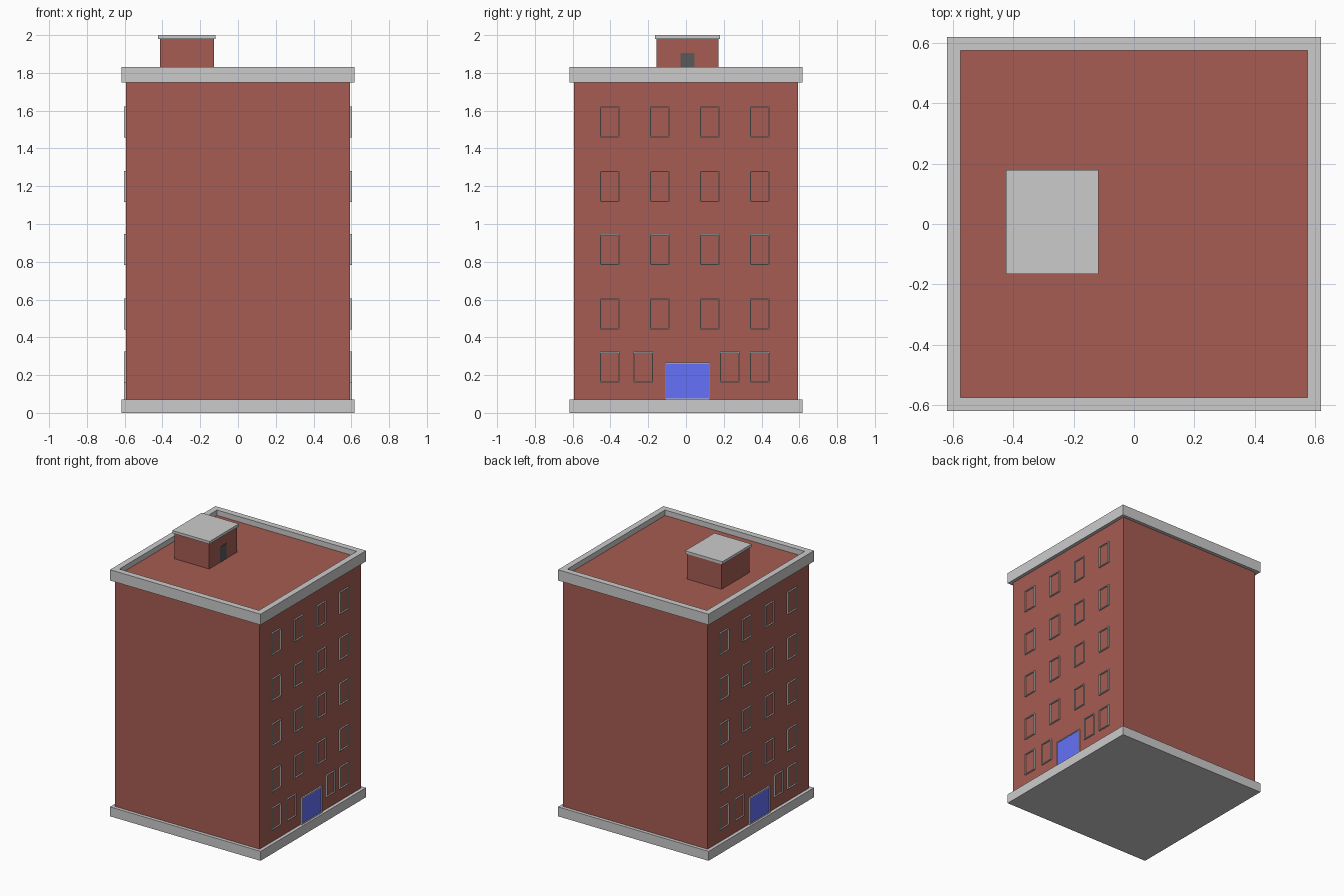
import bpy, bmesh, math
from mathutils import Matrix, Vector

if "Cube" in bpy.data.objects:
    bpy.data.objects.remove(bpy.data.objects["Cube"])


def material(name, rgb):
    m = bpy.data.materials.new(name)
    m.diffuse_color = (*rgb, 1)
    m.use_nodes = True
    m.node_tree.nodes["Principled BSDF"].inputs["Base Color"].default_value = m.diffuse_color
    return m


BRICK = material("brick", (0.38, 0.107, 0.084))
BLUE = material("blue_door", (0.13, 0.17, 0.95))
DARK = material("dark_metal", (0.1, 0.1, 0.1))


def link(name, mesh, mat=None):
    ob = bpy.data.objects.new(name, mesh)
    if mat and not mesh.materials:
        mesh.materials.append(mat)
    bpy.context.collection.objects.link(ob)
    return ob


def box(name, lo, hi, mat=None):
    lo, hi = Vector(lo), Vector(hi)
    bm = bmesh.new()
    bmesh.ops.create_cube(bm, size=1, matrix=Matrix.Translation((lo + hi) / 2)
                          @ Matrix.Diagonal((*(hi - lo), 1)))
    me = bpy.data.meshes.new(name)
    bm.to_mesh(me)
    bm.free()
    return link(name, me, mat)


def ring_mesh(name, w, h, border, depth):
    """Rectangular frame centred in XY, extruded from z = 0 to depth."""
    bm = bmesh.new()
    corners = [(-1, -1), (1, -1), (1, 1), (-1, 1)]
    outer = [bm.verts.new((sx * w / 2, sy * h / 2, 0)) for sx, sy in corners]
    inner = [bm.verts.new((sx * (w / 2 - border), sy * (h / 2 - border), 0))
             for sx, sy in corners]
    for i in range(4):
        j = (i + 1) % 4
        bm.faces.new((outer[i], outer[j], inner[j], inner[i]))
    ext = bmesh.ops.extrude_face_region(bm, geom=bm.faces[:], use_keep_orig=True)
    verts = [g for g in ext["geom"] if isinstance(g, bmesh.types.BMVert)]
    bmesh.ops.translate(bm, verts=verts, vec=(0, 0, depth))
    bmesh.ops.recalc_face_normals(bm, faces=bm.faces[:])
    me = bpy.data.meshes.new(name)
    bm.to_mesh(me)
    bm.free()
    return me


OUT, WALL, ROOF = 0.618, 0.593, 1.79

# Main block
box("base_plinth", (-OUT, -OUT, 0), (OUT, OUT, 0.07))
box("brick_body", (-WALL, -WALL, 0.07), (WALL, WALL, ROOF), BRICK)
parapet = link("roof_parapet", ring_mesh("roof_parapet", 2 * OUT, 2 * OUT, 0.045, 0.08))
parapet.location.z = 1.75

# Stair house on the roof
box("stair_house", (-0.413, -0.156, ROOF), (-0.128, 0.172, 1.98), BRICK)
box("stair_house_cap", (-0.424, -0.165, 1.98), (-0.118, 0.179, 2.0))
box("stair_house_door", (-0.135, -0.03, ROOF), (-0.126, 0.044, 1.905), DARK)

# Window and entrance facades: right side, then the same turned 180 degrees
window = ring_mesh("window_frame", 0.104, 0.164, 0.006, 0.012)
entrance = ring_mesh("entrance_frame", 0.24, 0.2, 0.007, 0.012)
UPPER_Y = [-0.404 + 0.265 * i for i in range(4)]
LOWER_Y = [-0.404, -0.226, 0.232, 0.39]
ROW_Z = [0.242, 0.524, 0.864, 1.199, 1.54]
# maps frame X -> world Y, frame Y -> world Z, frame Z -> world X
STAND = Matrix(((0, 0, 1, 0), (1, 0, 0, 0), (0, 1, 0, 0), (0, 0, 0, 1)))

for side, angle in (("right", 0), ("left", math.pi)):
    turn = Matrix.Rotation(angle, 4, 'Z')
    for row, z in enumerate(ROW_Z):
        for col, y in enumerate(UPPER_Y if row else LOWER_Y):
            ob = link(f"{side}_window_{row}_{col}", window)
            ob.matrix_world = turn @ Matrix.Translation((WALL - 0.002, y, z)) @ STAND
    ob = link(f"{side}_entrance_frame", entrance)
    ob.matrix_world = turn @ Matrix.Translation((WALL - 0.002, 0.008, 0.168)) @ STAND
    door = box(f"{side}_entrance_door", (WALL - 0.005, -0.108, 0.07),
               (WALL + 0.005, 0.124, 0.265), BLUE)
    door.matrix_world = turn
